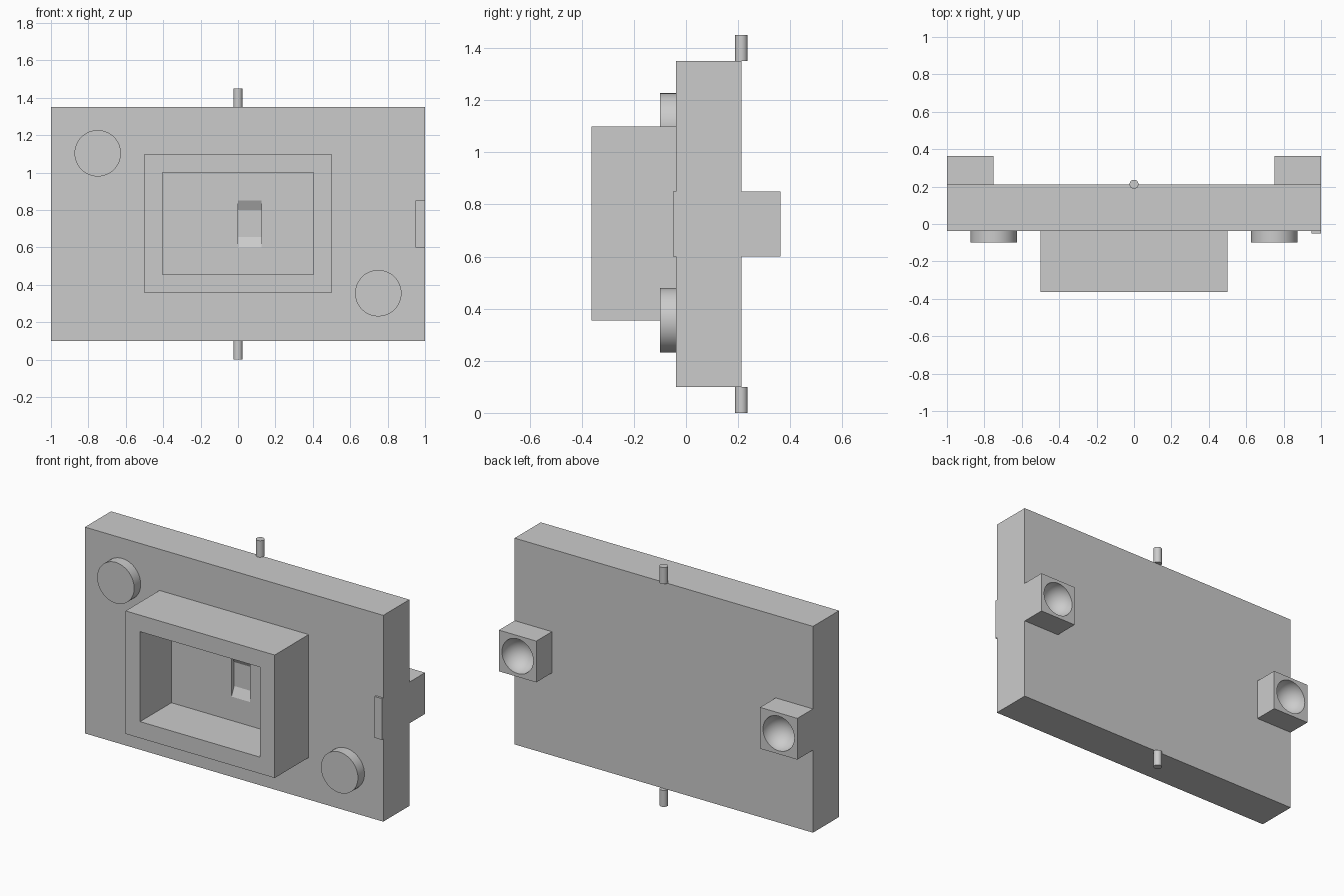
import bpy, bmesh, math
from mathutils import Matrix

if "Cube" in bpy.data.objects:
    bpy.data.objects.remove(bpy.data.objects["Cube"])

FRONT, BACK = -0.0375, 0.2125      # front and back planes of the plate


def finish(name, bm, smooth=False):
    bmesh.ops.recalc_face_normals(bm, faces=bm.faces)
    me = bpy.data.meshes.new(name)
    bm.to_mesh(me)
    bm.free()
    ob = bpy.data.objects.new(name, me)
    bpy.context.collection.objects.link(ob)
    if smooth:
        bpy.ops.object.select_all(action='DESELECT')
        ob.select_set(True)
        bpy.context.view_layer.objects.active = ob
        bpy.ops.object.shade_smooth_by_angle(angle=math.radians(35))
    return ob


def box(name, x, y, z):
    bm = bmesh.new()
    bmesh.ops.create_cube(bm, size=1)
    for v in bm.verts:
        for i, (a, b) in enumerate((x, y, z)):
            v.co[i] = a if v.co[i] < 0 else b
    return finish(name, bm)


def cylinder(name, loc, r, depth, along_y=False):
    bm = bmesh.new()
    m = Matrix.Translation(loc)
    if along_y:
        m = m @ Matrix.Rotation(math.pi / 2, 4, 'X')
    bmesh.ops.create_cone(bm, cap_ends=True, segments=48, radius1=r,
                          radius2=r, depth=depth, matrix=m)
    return finish(name, bm, True)


def prism(name, profile, x0, x1):
    """Extrude a (y, z) outline along x."""
    bm = bmesh.new()
    face = bm.faces.new([bm.verts.new((x0, y, z)) for y, z in profile])
    ext = bmesh.ops.extrude_face_region(bm, geom=[face])
    for v in ext['geom']:
        if isinstance(v, bmesh.types.BMVert):
            v.co.x = x1
    return finish(name, bm)


def cut(ob, cutter):
    mod = ob.modifiers.new("cut", 'BOOLEAN')
    mod.operation, mod.solver, mod.object = 'DIFFERENCE', 'EXACT', cutter
    bpy.ops.object.select_all(action='DESELECT')
    ob.select_set(True)
    bpy.context.view_layer.objects.active = ob
    bpy.ops.object.modifier_apply(modifier=mod.name)
    bpy.data.objects.remove(cutter)


# Main plate
box("plate", (-1, 1), (FRONT, BACK), (0.1, 1.35))

# Front housing with open pocket and small switch recess
housing = box("housing", (-0.5, 0.5), (-0.3625, FRONT), (0.355, 1.1))
cut(housing, box("pocket_cutter", (-0.4025, 0.4025), (-0.5, -0.0625), (0.455, 1.0)))
cut(housing, box("switch_cutter", (0, 0.125), (-0.1, 0), (0.6, 0.85)))

# Sloped ends of the switch recess
for name, edge, inner in (("switch_ramp_bottom", 0.6, 0.655), ("switch_ramp_top", 0.85, 0.8)):
    prism(name, [(-0.0625, edge), (FRONT, inner), (FRONT, edge)], 0, 0.125)

# Round front buttons
for name, x, z in (("button_upper", -0.75, 1.103), ("button_lower", 0.75, 0.355)):
    cylinder(name, (x, (FRONT - 0.1) / 2, z), 0.124, 0.1 + FRONT, True)

# Thin catch on the right edge
box("edge_catch", (0.95, 1), (-0.05, FRONT), (0.6, 0.85))

# Hinge pins
for name, z in (("pin_bottom", 0.05), ("pin_top", 1.4)):
    cylinder(name, (0, BACK, z), 0.024, 0.1)

# Rear blocks with round sockets
for name, s in (("socket_left", -1), ("socket_right", 1)):
    block = box(name, sorted((s * 0.75, s)), (BACK, 0.3625), (0.6, 0.85))
    bm = bmesh.new()
    bmesh.ops.create_uvsphere(bm, u_segments=40, v_segments=20, radius=0.105,
                              matrix=Matrix.Translation((s * 0.875, 0.3625, 0.725)))
    cut(block, finish("socket_cutter", bm))
    bpy.ops.object.shade_smooth_by_angle(angle=math.radians(35))
